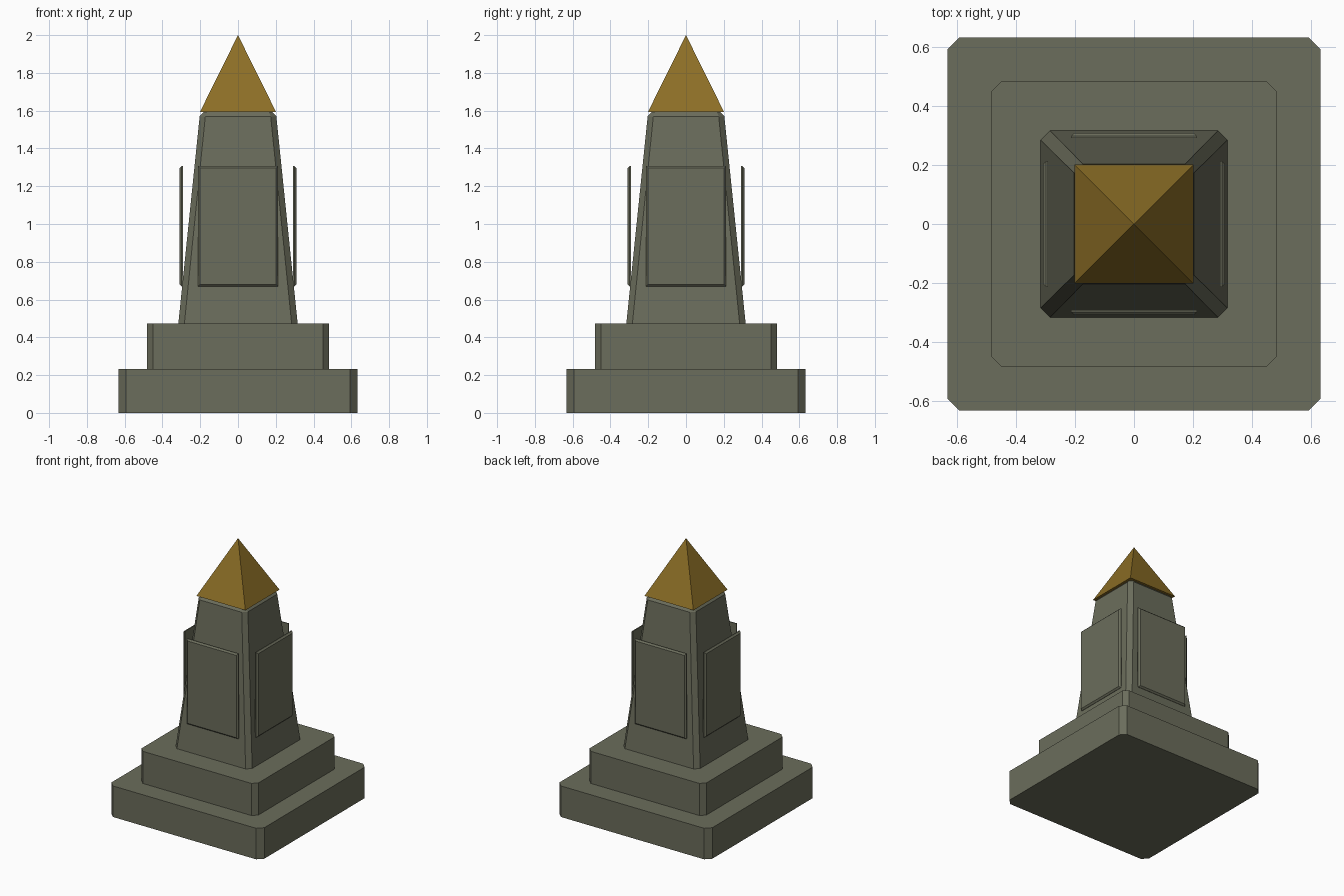
import bpy, math
from mathutils import Matrix

if "Cube" in bpy.data.objects:
    bpy.data.objects.remove(bpy.data.objects["Cube"])


def material(name, rgb):
    m = bpy.data.materials.new(name)
    m.diffuse_color = (*rgb, 1.0)
    m.use_nodes = True
    m.node_tree.nodes["Principled BSDF"].inputs["Base Color"].default_value = m.diffuse_color
    return m


stone = material("grey_green_stone", (0.147, 0.153, 0.106))
gold = material("dull_gold", (0.262, 0.156, 0.019))


def ring(h, c):
    """Square of half width h with its corners cut by c."""
    if c == 0:
        return [(-h, -h), (h, -h), (h, h), (-h, h)]
    k = h - c
    return [(-k, -h), (k, -h), (h, -k), (h, k), (k, h), (-k, h), (-h, k), (-h, -k)]


def make(name, rings, mat):
    """Skin a stack of equal rings of 3D points and close both ends."""
    n = len(rings[0])
    verts = [p for r in rings for p in r]
    faces = [tuple(reversed(range(n))), tuple(range(len(verts) - n, len(verts)))]
    for j in range(len(rings) - 1):
        for i in range(n):
            k = (i + 1) % n
            faces.append((j * n + i, j * n + k, (j + 1) * n + k, (j + 1) * n + i))
    mesh = bpy.data.meshes.new(name)
    mesh.from_pydata(verts, [], faces)
    mesh.materials.append(mat)
    obj = bpy.data.objects.new(name, mesh)
    bpy.context.collection.objects.link(obj)
    return obj


def tower(name, levels, mat):
    return make(name, [[(x, y, z) for x, y in ring(h, c)] for z, h, c in levels], mat)


# Stepped base
tower("lower_step", [(0, 0.632, 0.04), (0.232, 0.632, 0.04)], stone)
tower("upper_step", [(0.232, 0.483, 0.034), (0.472, 0.483, 0.034)], stone)

# Tapered shaft with cut corners and a bevelled top
tower("shaft", [(0.472, 0.316, 0.032), (1.57, 0.203, 0.03), (1.592, 0.183, 0.018)], stone)

# Pyramid cap
bpy.ops.mesh.primitive_cone_add(vertices=4, radius1=0.202 * math.sqrt(2), radius2=0,
                                depth=0.408, location=(0, 0, 1.796),
                                rotation=(0, 0, math.pi / 4))
cap = bpy.context.object
cap.name = "pyramid_cap"
cap.data.materials.append(gold)


# Upright panel on each side, with bevelled front edges
def panel_ring(y, inset):
    x, lo, hi = 0.213 - inset, 0.67 + inset, 1.307 - inset
    return [(-x, y, lo), (x, y, lo), (x, y, hi), (-x, y, hi)]


for i, side in enumerate(("front", "right", "back", "left")):
    panel = make(side + "_panel",
                 [panel_ring(-0.291, 0), panel_ring(-0.298, 0), panel_ring(-0.309, 0.011)], stone)
    panel.data.transform(Matrix.Rotation(i * math.pi / 2, 4, "Z"))
